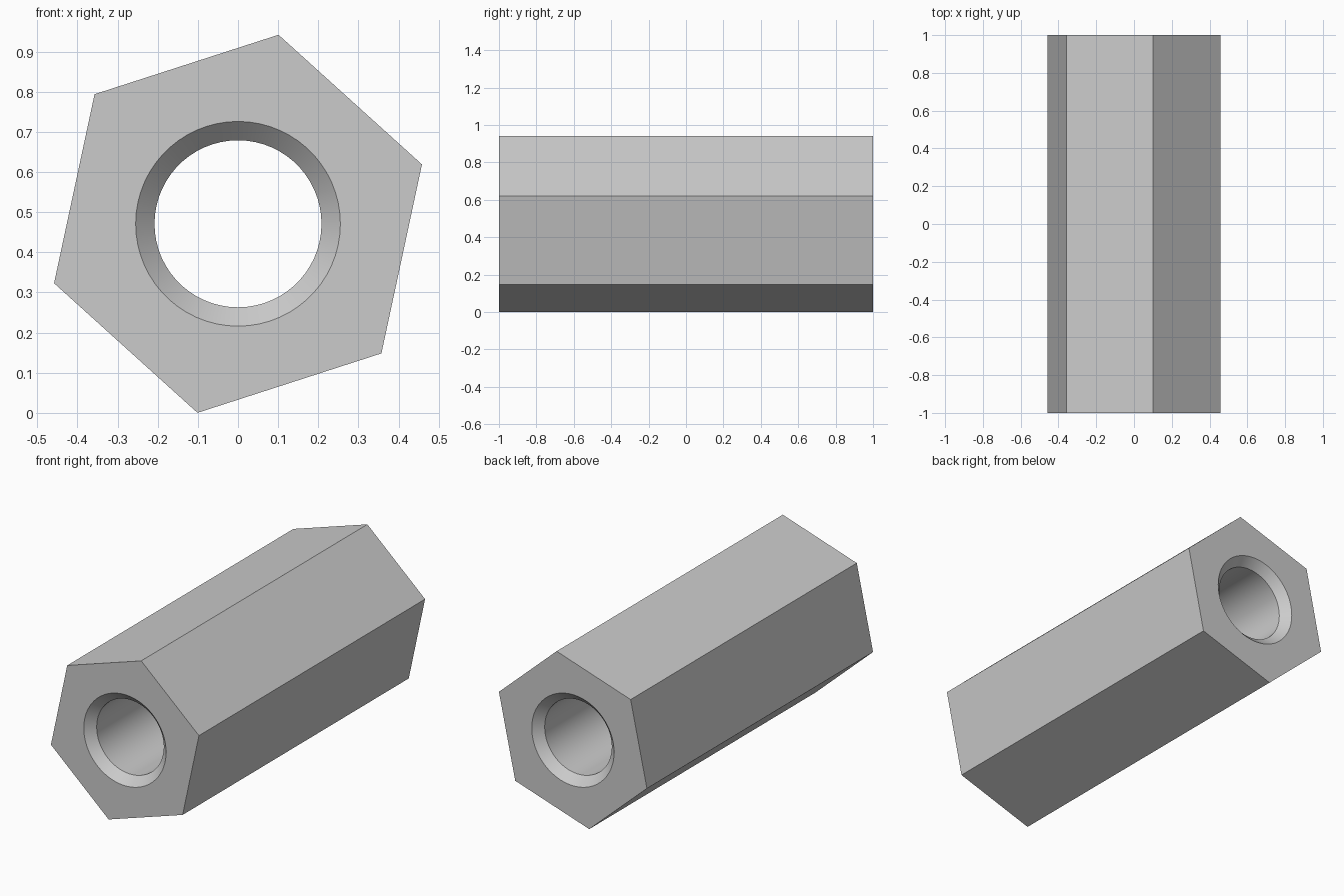
import bpy, bmesh, math

if "Cube" in bpy.data.objects:
    bpy.data.objects.remove(bpy.data.objects["Cube"], do_unlink=True)

HEX_R, BORE_R, RIM_R = 0.4815, 0.208, 0.255
HALF, CHAMFER = 1.0, 0.047
CENTRE_Z, TURN = 0.471, math.radians(17.9)
PER_SIDE = 10
SEGMENTS = 6 * PER_SIDE

# Plain grey metal
metal = bpy.data.materials.new("grey_metal")
metal.use_nodes = True
grey = (0.6, 0.6, 0.6, 1)
metal.diffuse_color = grey
metal.node_tree.nodes["Principled BSDF"].inputs["Base Color"].default_value = grey

bm = bmesh.new()


def ring(radius, y, count):
    angles = [TURN + math.tau * i / count for i in range(count)]
    return [bm.verts.new((radius * math.cos(a), y, CENTRE_Z + radius * math.sin(a)))
            for a in angles]


def skin(a, b):
    n = len(a)
    for i in range(n):
        j = (i + 1) % n
        bm.faces.new((a[i], a[j], b[j], b[i]))


# Hexagonal sides
hexes = [ring(HEX_R, y, 6) for y in (-HALF, HALF)]
skin(*hexes)

# Through bore with a chamfer at each mouth
inset = HALF - CHAMFER
profile = ((RIM_R, -HALF), (BORE_R, -inset), (BORE_R, inset), (RIM_R, HALF))
bore = [ring(r, y, SEGMENTS) for r, y in profile]
for a, b in zip(bore, bore[1:]):
    skin(a, b)

# Flat end faces, one panel per side of the hexagon
for outer, rim in ((hexes[0], bore[0]), (hexes[1], bore[-1])):
    for side in range(6):
        start = side * PER_SIDE
        arc = [rim[(start + k) % SEGMENTS] for k in range(PER_SIDE, -1, -1)]
        bm.faces.new([outer[side], outer[(side + 1) % 6]] + arc)

bmesh.ops.recalc_face_normals(bm, faces=bm.faces)
mesh = bpy.data.meshes.new("hex_spacer")
bm.to_mesh(mesh)
bm.free()
mesh.materials.append(metal)

spacer = bpy.data.objects.new("hex_spacer", mesh)
bpy.context.collection.objects.link(spacer)
bpy.ops.object.select_all(action="DESELECT")
spacer.select_set(True)
bpy.context.view_layer.objects.active = spacer
bpy.ops.object.shade_smooth_by_angle(angle=math.radians(30))
